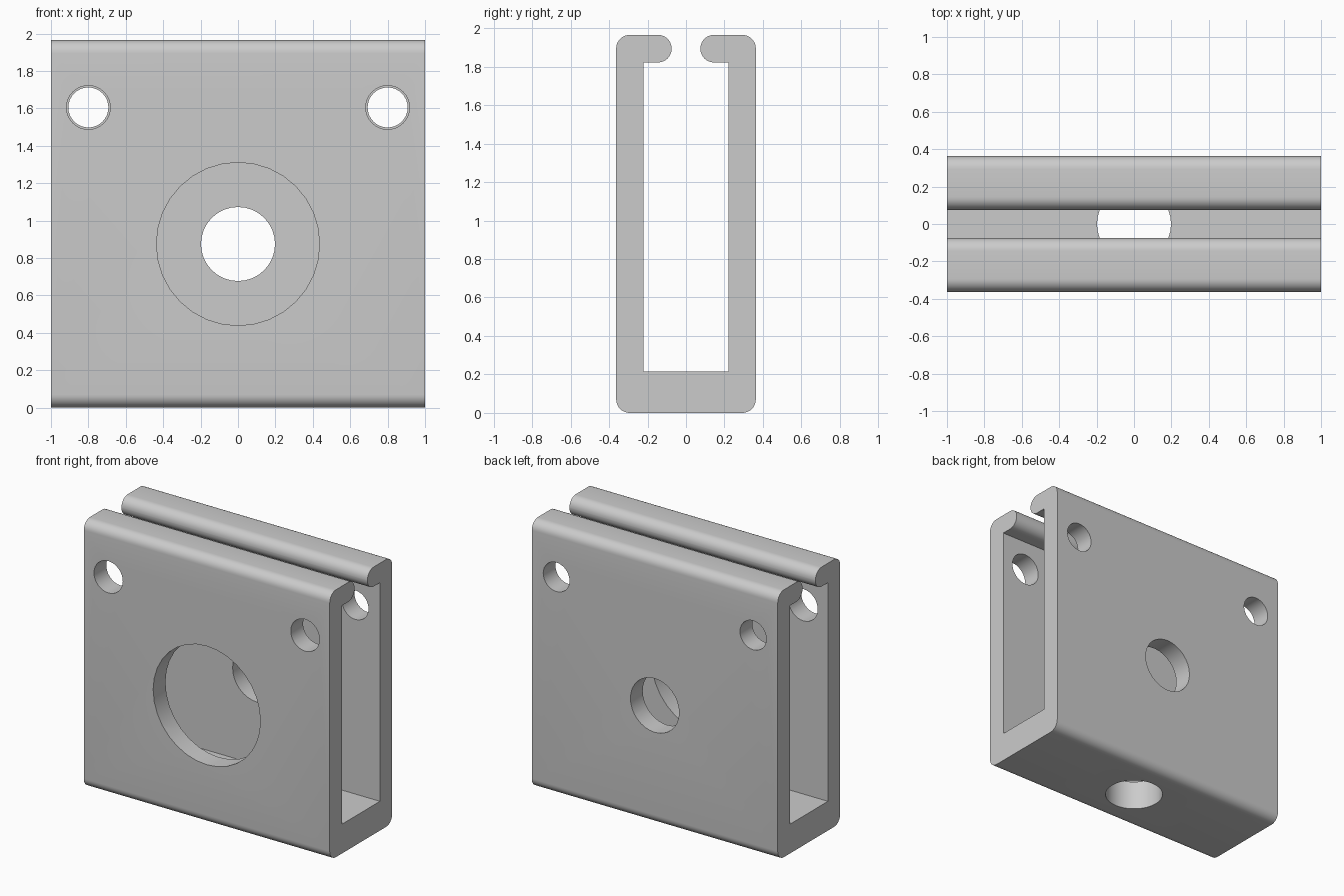
import bpy
from math import pi, sin, cos, radians
from mathutils import Vector

cube = bpy.data.objects.get("Cube")
if cube:
    bpy.data.objects.remove(cube, do_unlink=True)

HALF_LEN, HALF_DEPTH, HEIGHT = 1.0, 0.363, 1.965
WALL, FLOOR, GAP, R = 0.143, 0.215, 0.075, 0.07

grey = bpy.data.materials.new("plain grey")
grey.use_nodes = True
colour = (0.6, 0.6, 0.6, 1)
grey.diffuse_color = colour
grey.node_tree.nodes["Principled BSDF"].inputs["Base Color"].default_value = colour


def arc(y, z, start, end, steps=8):
    """Points of a rounded corner, angles in degrees."""
    angles = [radians(start + (end - start) * i / steps) for i in range(steps + 1)]
    return [(y + R * cos(a), z + R * sin(a)) for a in angles]


# Half of the channel section, from the floor outside round the lip to the floor inside
inner = HALF_DEPTH - WALL
lip_z = HEIGHT - WALL
half = arc(HALF_DEPTH - R, R, -90, 0)
half += arc(HALF_DEPTH - R, HEIGHT - R, 0, 90)
half += arc(GAP + R, HEIGHT - R, 90, 180)
half += arc(GAP + R, lip_z + R, 180, 270)
half += [(inner, lip_z), (inner, FLOOR)]
section = half + [(-y, z) for y, z in reversed(half)]

# Channel body: the section extruded along x
n = len(section)
verts = [(x, y, z) for x in (-HALF_LEN, HALF_LEN) for y, z in section]
faces = [tuple(reversed(range(n))), tuple(range(n, 2 * n))]
faces += [(i, (i + 1) % n, (i + 1) % n + n, i + n) for i in range(n)]
mesh = bpy.data.meshes.new("channel_body")
mesh.from_pydata(verts, [], faces)
mesh.materials.append(grey)
body = bpy.data.objects.new("channel_body", mesh)
bpy.context.collection.objects.link(body)


def drill(name, radius, location, along_y=True):
    """Cut a round hole through one wall of the channel."""
    bpy.ops.mesh.primitive_cylinder_add(
        vertices=32, radius=radius, depth=0.3, location=location,
        rotation=(pi / 2 if along_y else 0, 0, 0))
    cutter = bpy.context.object
    cutter.name = name
    cutter.hide_render = True
    cutter.data.materials.append(grey)
    mod = body.modifiers.new(name, "BOOLEAN")
    mod.operation, mod.solver, mod.object = "DIFFERENCE", "EXACT", cutter
    bpy.ops.object.select_all(action="DESELECT")
    body.select_set(True)
    bpy.context.view_layer.objects.active = body
    bpy.ops.object.modifier_apply(modifier=name)
    bpy.data.objects.remove(cutter, do_unlink=True)


# Central openings: wide in front, narrow behind and in the floor
wall_y = HALF_DEPTH - WALL / 2
drill("front_opening", 0.436, Vector((0, -wall_y, 0.875)))
drill("back_opening", 0.198, Vector((0, wall_y, 0.875)))
drill("floor_opening", 0.198, Vector((0, 0, FLOOR / 2)), along_y=False)

# Fixing holes near the upper corners
for side, x in (("left", 0.8), ("right", -0.8)):
    drill(side + "_front_hole", 0.117, Vector((x, -wall_y, 1.605)))
    drill(side + "_back_hole", 0.107, Vector((x, wall_y, 1.605)))

bpy.ops.object.select_all(action="DESELECT")
body.select_set(True)
bpy.context.view_layer.objects.active = body
bpy.ops.object.shade_smooth_by_angle(angle=radians(30))
